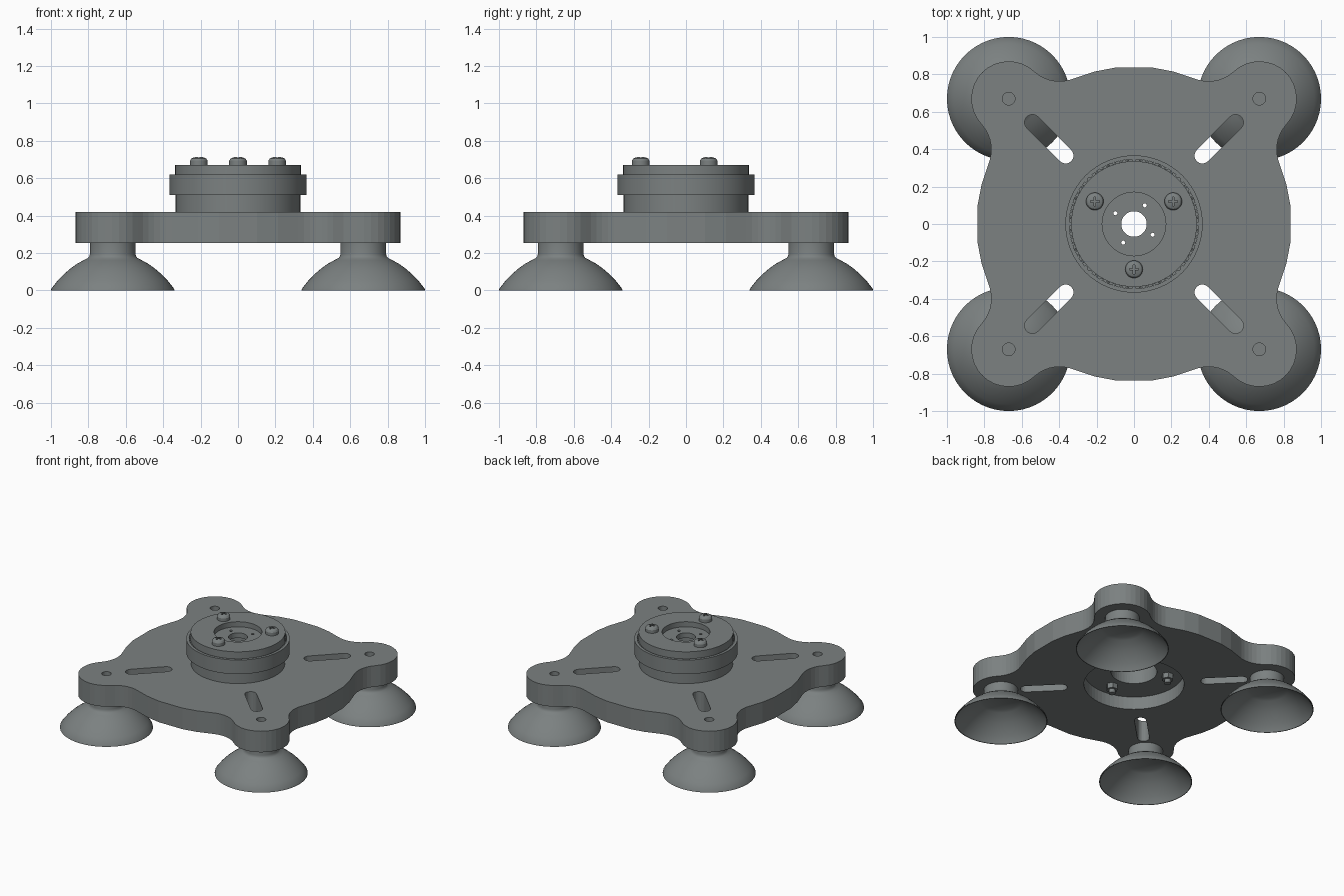
import bpy, bmesh
from math import sin, cos, pi, radians, atan2, acos, sqrt
from mathutils import Matrix

if "Cube" in bpy.data.objects:
    bpy.data.objects.remove(bpy.data.objects["Cube"])

grey = bpy.data.materials.new("dark_grey")
grey.diffuse_color = (0.2, 0.22, 0.22, 1)
grey.use_nodes = True
grey.node_tree.nodes["Principled BSDF"].inputs["Base Color"].default_value = grey.diffuse_color


def finish(bm, name, smooth=None):
    bmesh.ops.remove_doubles(bm, verts=bm.verts, dist=1e-5)
    bmesh.ops.recalc_face_normals(bm, faces=bm.faces)
    me = bpy.data.meshes.new(name)
    bm.to_mesh(me)
    bm.free()
    me.materials.append(grey)
    ob = bpy.data.objects.new(name, me)
    bpy.context.collection.objects.link(ob)
    if smooth:
        bpy.ops.object.select_all(action='DESELECT')
        ob.select_set(True)
        bpy.context.view_layer.objects.active = ob
        bpy.ops.object.shade_smooth_by_angle(angle=radians(smooth))
    return ob


def lathe(name, profile, segs=64, at=(0, 0), smooth=30):
    """Revolve a closed (radius, z) loop around a vertical axis."""
    bm = bmesh.new()
    rings = [[bm.verts.new((at[0] + r * cos(2 * pi * i / segs),
                            at[1] + r * sin(2 * pi * i / segs), z))
              for i in range(segs)] for r, z in profile]
    for k, (r, z) in enumerate(profile):
        k2 = (k + 1) % len(profile)
        if r == 0 and profile[k2][0] == 0:
            continue
        a, b = rings[k], rings[k2]
        for i in range(segs):
            j = (i + 1) % segs
            bm.faces.new((a[i], a[j], b[j], b[i]))
    return finish(bm, name, smooth)


def prism(name, pts, z0, z1, smooth=None):
    bm = bmesh.new()
    face = bm.faces.new([bm.verts.new((x, y, z0)) for x, y in pts])
    ext = bmesh.ops.extrude_face_region(bm, geom=[face])
    up = [v for v in ext['geom'] if isinstance(v, bmesh.types.BMVert)]
    bmesh.ops.translate(bm, verts=up, vec=(0, 0, z1 - z0))
    return finish(bm, name, smooth)


def arc(cx, cy, r, a0, a1, n):
    return [(cx + r * cos(a0 + (a1 - a0) * i / n),
             cy + r * sin(a0 + (a1 - a0) * i / n)) for i in range(n + 1)]


def turn(pts, a):
    return [(x * cos(a) - y * sin(a), x * sin(a) + y * cos(a)) for x, y in pts]


def circle(x, y, r, n=24):
    return arc(x, y, r, 0, 2 * pi, n)[:-1]


def cut(ob, cutters):
    for c in cutters:
        c.hide_render = True
        m = ob.modifiers.new("cut", 'BOOLEAN')
        m.operation, m.solver, m.object = 'DIFFERENCE', 'EXACT', c
        bpy.context.view_layer.objects.active = ob
        bpy.ops.object.modifier_apply(modifier=m.name)
        bpy.data.objects.remove(c)


# Plate outline: disc blended into four round corner lobes
R, LOBE, FIL = 0.842, 0.20, 0.20
P = 0.67
D = P * sqrt(2)
d1, d2 = R + FIL, LOBE + FIL
b = acos((d1 * d1 + D * D - d2 * d2) / (2 * d1 * D))
fx, fy = d1 * cos(b), d1 * sin(b)
g = atan2(fy, fx - D)
half = arc(D, 0, LOBE, 0, g, 8)
half += arc(fx, fy, FIL, g + pi, b + pi, 7)[1:]
half += arc(0, 0, R, b, radians(38), 2)[1:]
quarter = [(x, -y) for x, y in reversed(half[1:])] + half
outline = []
diagonals = [radians(45 + 90 * k) for k in range(4)]
for a in diagonals:
    outline += turn(quarter, a)
plate = prism("base_plate", outline, 0.255, 0.42)

# Plate openings: slots, corner holes, underside recess, centre bore
slot = arc(0.768, 0, 0.042, -pi / 2, pi / 2, 10) + arc(0.517, 0, 0.042, pi / 2, 1.5 * pi, 10)
cutters = [prism("recess_cutter", circle(0, 0, 0.355, 64), 0.2, 0.355),
           prism("bore_cutter", circle(0, 0, 0.163, 48), 0.2, 0.5)]
for a in diagonals:
    cutters.append(prism("slot_cutter", turn(slot, a), 0.2, 0.5))
    cutters.append(prism("hole_cutter", circle(D * cos(a), D * sin(a), 0.034), 0.2, 0.5))
cut(plate, cutters)

# Suction cups: thin dome under a solid neck, hollow underneath
dome = [(0.132, 0.174), (0.155, 0.162), (0.19, 0.143), (0.225, 0.118),
        (0.26, 0.088), (0.295, 0.052), (0.328, 0.01), (0.33, 0)]
inner = [(r - 0.005, max(z - 0.006, 0)) for r, z in reversed(dome)]
cup = [(0, 0.254), (0.122, 0.254), (0.122, 0.195), (0.125, 0.183)] + dome + inner + [(0, 0.175)]
for i, a in enumerate(diagonals):
    lathe(f"suction_cup_{i + 1}", cup, 56, (D * cos(a), D * sin(a)), 40)

# Turntable: collar with outer ring, then the inset top disc
lathe("turntable_collar", [(0.163, 0.42), (0.333, 0.42), (0.333, 0.51), (0.163, 0.51)])
lathe("turntable_ring", [(0.163, 0.51), (0.367, 0.51), (0.367, 0.62), (0.346, 0.62),
                         (0.346, 0.56), (0.163, 0.56)])
top = lathe("turntable_disc", [(0.068, 0.63), (0.17, 0.63), (0.17, 0.67), (0.336, 0.67),
                               (0.336, 0.56), (0.163, 0.56), (0.163, 0.59), (0.068, 0.59)])
cut(top, [prism("pin_hole_cutter", circle(0.115 * cos(a), 0.115 * sin(a), 0.011, 12), 0.55, 0.75)
          for a in (radians(60 + 90 * k) for k in range(4))])

# Ticks filling the gap between ring and disc
bm = bmesh.new()
for i in range(60):
    m = (Matrix.Rotation(2 * pi * i / 60, 4, 'Z') @ Matrix.Translation((0.341, 0, 0.595))
         @ Matrix.Diagonal((0.008, 0.02, 0.04, 1)))
    bmesh.ops.create_cube(bm, size=1, matrix=m)
finish(bm, "bearing_ticks")

# Three cross-head bolts with nuts below
for i in range(3):
    a = radians(30 + 120 * i)
    x, y = 0.242 * cos(a), 0.242 * sin(a)
    head = lathe(f"bolt_head_{i + 1}", [(0, 0.67), (0.047, 0.67), (0.047, 0.694), (0.04, 0.705),
                                        (0.025, 0.712), (0, 0.715)], 28, (x, y))
    w, l = 0.005, 0.024
    cross = [(l, -w), (l, w), (w, w), (w, l), (-w, l), (-w, w),
             (-l, w), (-l, -w), (-w, -w), (-w, -l), (w, -l), (w, -w)]
    cut(head, [prism("cross_cutter", [(x + u, y + v) for u, v in cross], 0.69, 0.75)])
    prism(f"nut_{i + 1}", circle(x, y, 0.042, 6), 0.315, 0.355)
    prism(f"bolt_tip_{i + 1}", circle(x, y, 0.023, 20), 0.285, 0.32, 30)
